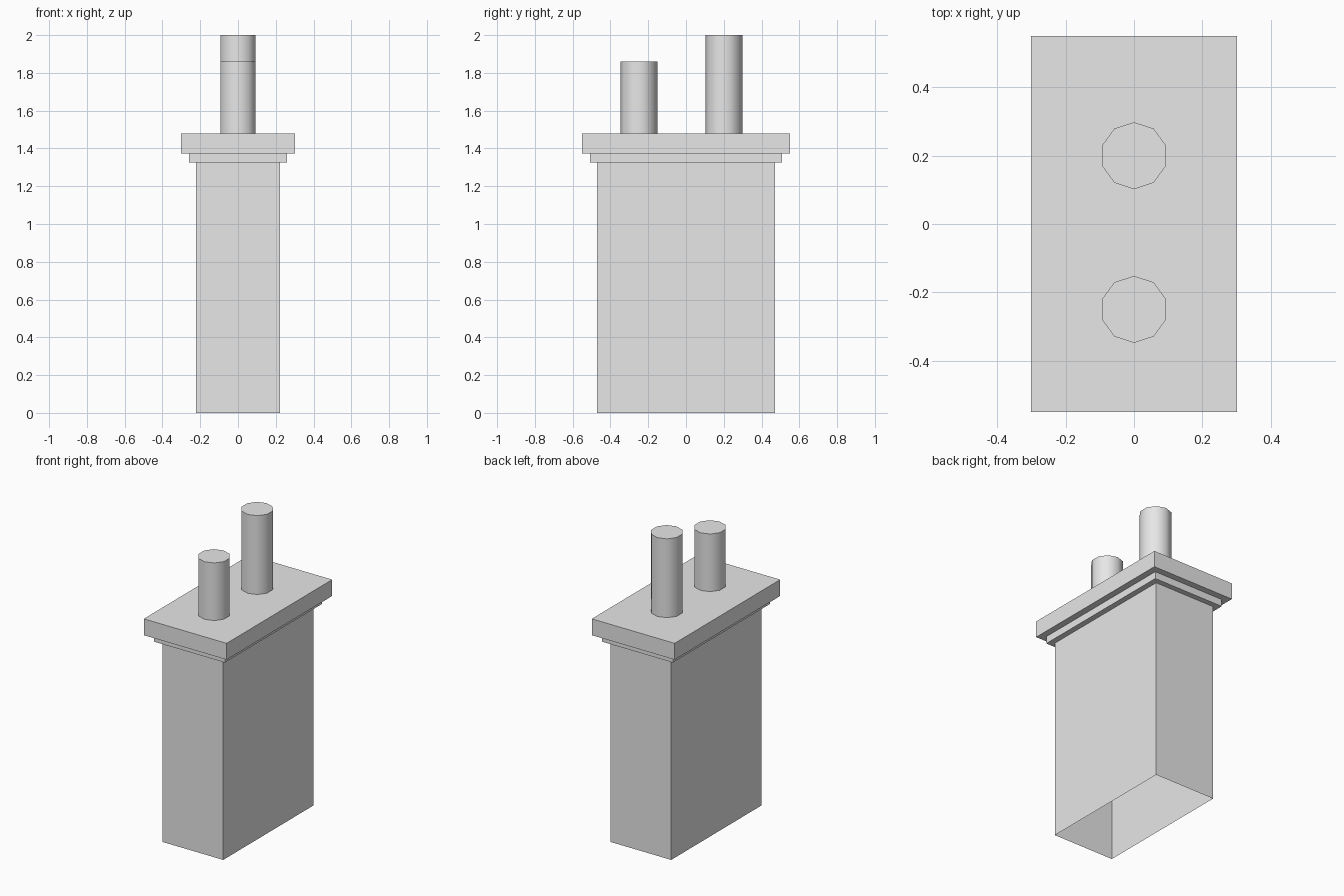
import bpy
import bmesh
from math import radians
from mathutils import Matrix

cube = bpy.data.objects.get("Cube")
if cube:
    bpy.data.objects.remove(cube, do_unlink=True)

GREY = (0.8, 0.8, 0.8, 1.0)
grey = bpy.data.materials.new("plain_grey")
grey.use_nodes = True
grey.diffuse_color = GREY
grey.node_tree.nodes["Principled BSDF"].inputs["Base Color"].default_value = GREY


def add_object(name, bm):
    bmesh.ops.recalc_face_normals(bm, faces=bm.faces)
    mesh = bpy.data.meshes.new(name)
    bm.to_mesh(mesh)
    bm.free()
    mesh.materials.append(grey)
    obj = bpy.data.objects.new(name, mesh)
    bpy.context.collection.objects.link(obj)
    return obj


def stepped_shell(name, levels):
    """Stack rectangular rings (half x, half y, z), closed on top and open below."""
    bm = bmesh.new()
    previous = None
    for hx, hy, z in levels:
        ring = [bm.verts.new((sx * hx, sy * hy, z))
                for sx, sy in ((-1, -1), (1, -1), (1, 1), (-1, 1))]
        if previous:
            for i in range(4):
                j = (i + 1) % 4
                bm.faces.new((previous[i], previous[j], ring[j], ring[i]))
        previous = ring
    bm.faces.new(previous)
    return add_object(name, bm)


def pipe(name, y, bottom, top, radius=0.098):
    """Ten-sided flue with a closed top, smooth round the side."""
    bm = bmesh.new()
    bmesh.ops.create_cone(
        bm, cap_ends=True, segments=10, radius1=radius, radius2=radius,
        depth=top - bottom,
        matrix=Matrix.Translation((0, y, (top + bottom) / 2)))
    obj = add_object(name, bm)
    bpy.ops.object.select_all(action="DESELECT")
    obj.select_set(True)
    bpy.context.view_layer.objects.active = obj
    bpy.ops.object.shade_smooth_by_angle(angle=radians(40))
    return obj


# Hollow shaft stepping out through the collar to the cap slab
SHAFT, COLLAR, CAP = (0.222, 0.471), (0.259, 0.507), (0.302, 0.55)
SHAFT_TOP, COLLAR_TOP, CAP_TOP = 1.325, 1.372, 1.48
stepped_shell("chimney_stack", [
    (*SHAFT, 0), (*SHAFT, SHAFT_TOP),
    (*COLLAR, SHAFT_TOP), (*COLLAR, COLLAR_TOP),
    (*CAP, COLLAR_TOP), (*CAP, CAP_TOP),
])

# Two flue pipes of different height
pipe("front_flue", -0.25, CAP_TOP, 1.86)
pipe("back_flue", 0.2, CAP_TOP, 2.0)
